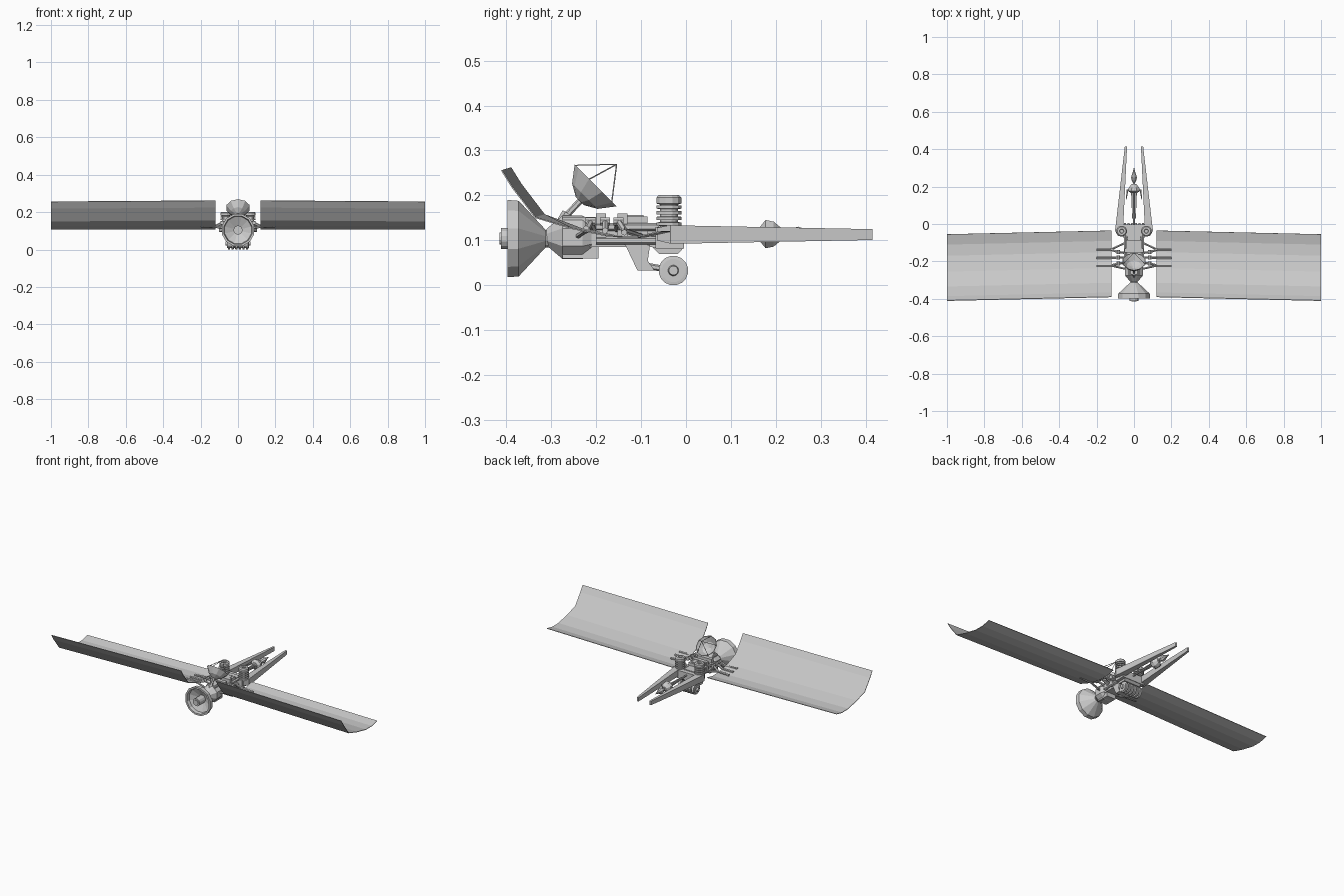
import bpy, bmesh, math
from mathutils import Vector, Matrix

if "Cube" in bpy.data.objects:
    bpy.data.objects.remove(bpy.data.objects["Cube"])


def make(name, verts, faces):
    me = bpy.data.meshes.new(name)
    me.from_pydata([tuple(v) for v in verts], [], faces)
    bm = bmesh.new()
    bm.from_mesh(me)
    bmesh.ops.recalc_face_normals(bm, faces=bm.faces)
    bm.to_mesh(me)
    bm.free()
    ob = bpy.data.objects.new(name, me)
    bpy.context.collection.objects.link(ob)
    return ob


def box(name, x, y, z):
    """Box from (min, max) pairs."""
    v = [(a, b, c) for a in x for b in y for c in z]
    return make(name, v, [(0, 1, 3, 2), (4, 6, 7, 5), (0, 4, 5, 1),
                          (2, 3, 7, 6), (0, 2, 6, 4), (1, 5, 7, 3)])


def lathe(name, prof, origin, axis, n=12, caps=True):
    """Revolve (radius, distance) pairs round an axis."""
    q = Vector(axis).to_track_quat('Z', 'Y')
    v, f = [], []
    for r, h in prof:
        for i in range(n):
            a = 2 * math.pi * (i + .5) / n
            v.append(Vector(origin) + q @ Vector((r * math.cos(a), r * math.sin(a), h)))
    for j in range(len(prof) - 1):
        for i in range(n):
            k = (i + 1) % n
            f.append((j*n + i, j*n + k, (j+1)*n + k, (j+1)*n + i))
    if caps:
        f += [tuple(range(n)), tuple(range((len(prof)-1)*n, len(prof)*n))]
    return make(name, v, f)


def rod(name, a, b, r, r2=None, n=6):
    d = Vector(b) - Vector(a)
    return lathe(name, [(r, 0), (r if r2 is None else r2, d.length)], a, d, n)


def prism(name, yz, x0, x1):
    """Side profile extruded along x."""
    n = len(yz)
    v = [(x, y, z) for x in (x0, x1) for y, z in yz]
    f = [tuple(range(n)), tuple(range(n, 2*n))]
    f += [(i, (i+1) % n, n + (i+1) % n, n + i) for i in range(n)]
    return make(name, v, f)


def mirror(ob):
    ob.modifiers.new("mirror", 'MIRROR')
    return ob


def ribbed(length, ribs, r_in, r_out, start=0):
    p = [(r_in, start)]
    s = length / ribs
    for i in range(ribs):
        h = start + i * s
        p += [(r_in, h + s*.2), (r_out, h + s*.25), (r_out, h + s*.8), (r_in, h + s*.85)]
    return p + [(r_in, start + length)]


# solar wings: thin bent sheets, slightly swept
section = [(-.39, .262), (-.367, .225), (-.315, .157), (-.235, .127),
           (-.15, .109), (-.09, .108), (-.035, .120)]
wv = [(.12, y, z) for y, z in section] + [(1, y - .02, z - .006 * (z > .15)) for y, z in section]
n = len(section)
wing = mirror(make("solar_wing", wv, [(i, i+1, n+i+1, n+i) for i in range(n-1)]))
sol = wing.modifiers.new("thickness", 'SOLIDIFY')
sol.thickness = .003
sol.offset = 0

# front engine bell with hollow face and hub
lathe("engine_bell", [(.02, .10), (.02, .085), (.087, .025), (.089, 0), (.078, 0), (.074, .02), (.02, .045)],
      (0, -.397, .104), (0, 1, 0), 12)
lathe("engine_hub", [(.014, -.004), (.014, 0), (.024, 0), (.024, .06)], (0, -.411, .104), (0, 1, 0), 12)
rod("engine_neck", (0, -.32, .104), (0, -.29, .104), .018, n=8)

# main hull
lathe("hull_front", [(.02, 0), (.052, .035), (.052, .08), (.04, .10)], (0, -.31, .107), (0, 1, 0), 8)
box("hull_spine", (-.035, .035), (-.23, -.03), (.085, .135))
box("hull_belly", (-.03, .03), (-.275, -.195), (.06, .085))
box("hull_crown", (-.03, .03), (-.275, -.2), (.13, .152))
box("equipment_deck", (-.042, .042), (-.138, -.086), (.09, .153))
box("deck_lid", (-.03, .03), (-.132, -.095), (.15, .157))
for y in (-.2, -.152):
    box("hull_collar", (-.05, .05), (y, y + .022), (.093, .16))
for z in (.1, .13):
    mirror(rod("hull_pipe", (.046, -.2, z), (.046, -.06, z), .009))
box("rear_block", (-.075, .075), (-.068, -.004), (.082, .13))
prism("rear_skirt", [(-.075, .085), (-.004, .085), (-.018, .07), (-.06, .07)], -.055, .055)

# twin ribbed canisters
mirror(lathe("ribbed_canister", ribbed(.05, 4, .021, .029) + [(.029, .052), (.029, .065), (.023, .071),
             (.012, .071), (.010, .064)], (.066, -.038, .13), (0, 0, 1), 12))

# forward-reaching fork arms
fv = []
for y, xi, xo, z0, z1 in ((-.065, .055, .085, .1, .128), (-.035, .055, .102, .093, .134),
                         (.0, .057, .097, .093, .133), (.415, .037, .049, .101, .125)):
    fv += [(xi, y, z0), (xo, y, z0), (xo, y, z1), (xi, y, z1)]
ff = [(0, 1, 2, 3), (12, 13, 14, 15)]
for j in range(3):
    ff += [(4*j+i, 4*j+(i+1) % 4, 4*j+4+(i+1) % 4, 4*j+4+i) for i in range(4)]
mirror(make("fork_arm", fv, ff))

# central probe between the arms
lathe("probe_tip", [(.004, 0), (.014, .02), (.018, .035), (.006, .065), (.002, .085)],
      (0, .215, .114), (0, 1, 0), 8)
rod("probe_rod", (0, -.01, .114), (0, .17, .114), .005)
lathe("probe_body", [(.018, 0), (.034, .012), (.03, .03), (.012, .05)], (0, .165, .114), (0, 1, 0), 8)
mirror(rod("probe_prong", (.034, .185, .114), (.042, .13, .114), .006, .002))
mirror(rod("probe_strut", (.012, .17, .114), (.008, .03, .114), .004, .002))

# ribbed roller under the hull and its bracket
roll = ribbed(.116, 6, .026, .033, -.058)
lathe("belly_roller", [(.010, -.068), (.012, -.058)] + roll + [(.012, .058), (.010, .068)],
      (0, -.028, .033), (1, 0, 0), 16)
prism("roller_bracket", [(-.135, .09), (-.08, .09), (-.085, .055), (-.07, .033), (-.108, .033)], -.04, .04)
mirror(rod("roller_link", (.03, -.085, .043), (.03, -.04, .035), .007))

# antenna dish aimed up and back, with feed tripod
axis = Vector((0, 1, 1)).normalized()
center = Vector((0, -.201, .2225))
dish = lathe("antenna_dish", [(.012, -.05), (.04, -.034), (.066, 0), (.063, 0), (.038, -.03), (.008, -.045)],
             center, axis, 10)
feed = center + axis * .066
q = axis.to_track_quat('Z', 'Y')
for k in range(5):
    a = 2 * math.pi * (k + .25) / 5
    rim = center + q @ Vector((.063 * math.cos(a), .063 * math.sin(a), 0))
    rod("feed_strut", rim, feed, .0016, n=4)
rod("antenna_mast", (0, -.28, .14), center - axis * .047, .007)
rod("antenna_base", (0, -.275, .138), (0, -.262, .16), .014)

# jointed wing grips, three on each side
for y0, y1, y2 in ((-.155, -.15, -.137), (-.178, -.18, -.18), (-.205, -.212, -.222)):
    path = [(.04, y0, .125), (.085, y1, .142), (.125, y2, .122), (.2, y2, .122 - .1 * (y2 + .18))]
    for a, b in zip(path, path[1:]):
        mirror(rod("wing_grip", a, b, .007))
    mirror(lathe("grip_joint", [(.010, -.011), (.010, .011)], path[1], (0, 1, 0), 8))
mirror(rod("grip_brace_front", (.045, -.24, .11), (.125, -.222, .122), .006))
mirror(rod("grip_brace_rear", (.045, -.1, .11), (.125, -.137, .122), .006))
